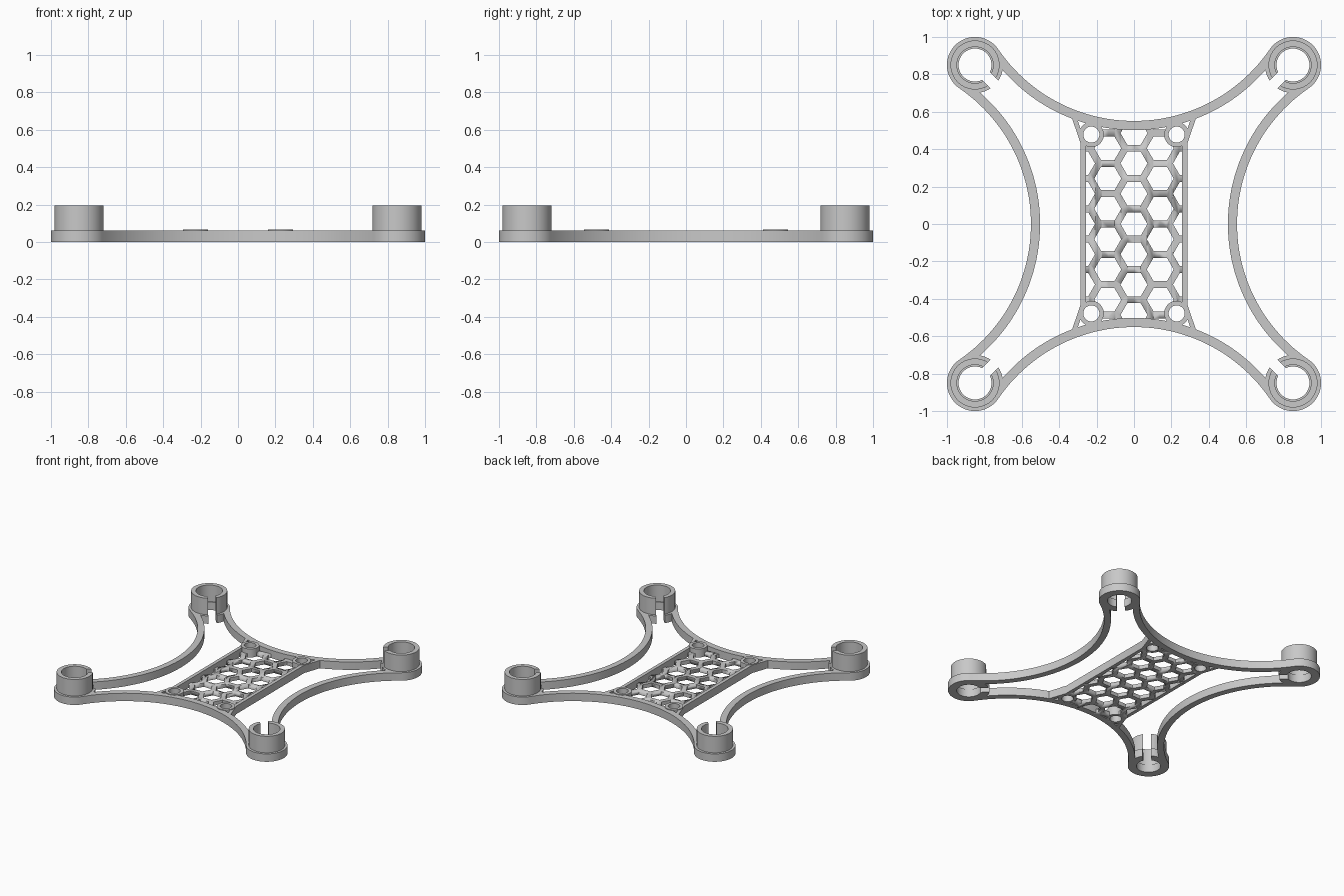
import bpy, bmesh
from math import sin, cos, asin, atan2, radians, pi, sqrt, hypot

old = bpy.data.objects.get("Cube")
if old:
    bpy.data.objects.remove(old, do_unlink=True)

GREY = (0.58, 0.58, 0.58, 1)
mat = bpy.data.materials.new("light grey plastic")
mat.use_nodes = True
mat.diffuse_color = GREY
mat.node_tree.nodes["Principled BSDF"].inputs["Base Color"].default_value = GREY

BASE_H = 0.063      # frame height
MOTOR = 0.85        # motor mount offset
ARC_C = 1.43        # distance of the arm arc centres
SIGNS = [(x, y) for x in (-1, 1) for y in (-1, 1)]


def finish(name, bm):
    """Turn a bmesh into a shaded object."""
    bmesh.ops.recalc_face_normals(bm, faces=bm.faces)
    me = bpy.data.meshes.new(name)
    bm.to_mesh(me)
    bm.free()
    ob = bpy.data.objects.new(name, me)
    bpy.context.collection.objects.link(ob)
    me.materials.append(mat)
    bpy.ops.object.select_all(action="DESELECT")
    ob.select_set(True)
    bpy.context.view_layer.objects.active = ob
    bpy.ops.object.shade_smooth_by_angle(angle=radians(30))
    return ob


def arc(c, r, a0, a1, n):
    return [(c[0] + r * cos(a0 + (a1 - a0) * i / n),
             c[1] + r * sin(a0 + (a1 - a0) * i / n)) for i in range(n + 1)]


def band(name, inner, outer, z0, z1, closed=False):
    """Solid strip between two matching outlines."""
    bm = bmesh.new()
    if closed:
        inner, outer = inner[:-1], outer[:-1]
    rows = [[bm.verts.new((x, y, z)) for x, y in pts]
            for pts, z in ((inner, z0), (outer, z0), (outer, z1), (inner, z1))]
    n = len(inner)
    for i in range(n if closed else n - 1):
        j = (i + 1) % n
        for k in range(4):
            a, b = rows[k], rows[(k + 1) % 4]
            bm.faces.new((a[i], a[j], b[j], b[i]))
    if not closed:
        for i in (0, n - 1):
            bm.faces.new([row[i] for row in rows])
    return finish(name, bm)


def prisms(name, shapes, z0, z1):
    """Several extruded outlines in one object."""
    bm = bmesh.new()
    for pts in shapes:
        f = bm.faces.new([bm.verts.new((x, y, z0)) for x, y in pts])
        ext = bmesh.ops.extrude_face_region(bm, geom=[f])
        top = [v for v in ext["geom"] if isinstance(v, bmesh.types.BMVert)]
        bmesh.ops.translate(bm, verts=top, vec=(0, 0, z1 - z0))
    return finish(name, bm)


# Motor mounts: slotted base ring and thinner clamp ring, open to the middle
SLOT = 0.03
for sx, sy in SIGNS:
    c = (sx * MOTOR, sy * MOTOR)
    face = atan2(-sy, -sx)

    def slotted(r):
        g = asin(SLOT / r)
        return arc(c, r, face + g, face + 2 * pi - g, 64)

    side = f"{'left' if sx > 0 else 'right'}_{'back' if sy > 0 else 'front'}"
    band("motor_base_" + side, slotted(0.088), slotted(0.15), 0, BASE_H)
    band("motor_clamp_" + side, slotted(0.097), slotted(0.131), BASE_H - 0.01, 0.195)

# Four curved arms, each tangent to two motor bases
r_in = hypot(ARC_C - MOTOR, MOTOR) - 0.15
span = atan2(MOTOR, ARC_C - MOTOR)
for name, ang in (("left", 0), ("back", pi / 2), ("right", pi), ("front", -pi / 2)):
    c = (ARC_C * cos(ang), ARC_C * sin(ang))
    band("arm_" + name, arc(c, r_in, ang + pi - span, ang + pi + span, 48),
         arc(c, r_in + 0.049, ang + pi - span, ang + pi + span, 48), 0, BASE_H)

# Side rails of the tray, flaring outwards to meet the arms
for s, name in ((1, "left"), (-1, "right")):
    outer = [(0.34, -0.59), (0.285, -0.43), (0.285, 0.43), (0.34, 0.59)]
    inner = [(0.308, -0.575), (0.257, -0.425), (0.257, 0.425), (0.308, 0.575)]
    band("tray_rail_" + name, [(s * x, y) for x, y in inner],
         [(s * x, y) for x, y in outer], 0, BASE_H)

# Standoffs in the tray corners
PX, PY = 0.228, 0.478
for sx, sy in SIGNS:
    c = (sx * PX, sy * PY)
    band("standoff", arc(c, 0.043, 0, 2 * pi, 32), arc(c, 0.067, 0, 2 * pi, 32),
         0, 0.068, True)

# Honeycomb floor: plate with curved ends, cut by a hexagon grid
half = asin(0.27 / 0.9)
floor = band("honeycomb_floor",
             arc((0, -ARC_C), 0.9, pi / 2 + half, pi / 2 - half, 16),
             arc((0, ARC_C), 0.9, half - pi / 2 - 2 * half, half - pi / 2, 16), 0, 0.03)

PITCH = 0.162
cells = []
for col in range(-2, 3):
    for row in range(-4, 5):
        y = (row + 0.5 * (col % 2)) * PITCH
        if abs(y) < 0.6:
            cells.append(arc((col * PITCH * sqrt(3) / 2, y), 0.072, 0, 2 * pi, 6)[:-1])
holes = [arc((sx * PX, sy * PY), 0.045, 0, 2 * pi, 32)[:-1] for sx, sy in SIGNS]

cutters = [prisms("hex_cutter", cells, -0.1, 0.2), prisms("hole_cutter", holes, -0.1, 0.2)]
for cutter in cutters:
    cutter.hide_render = True
    mod = floor.modifiers.new("cut", "BOOLEAN")
    mod.operation = "DIFFERENCE"
    mod.solver = "EXACT"
    mod.object = cutter
deps = bpy.context.evaluated_depsgraph_get()
cut_mesh = bpy.data.meshes.new_from_object(floor.evaluated_get(deps))
floor.modifiers.clear()
floor.data = cut_mesh
for cutter in cutters:
    bpy.data.objects.remove(cutter, do_unlink=True)
